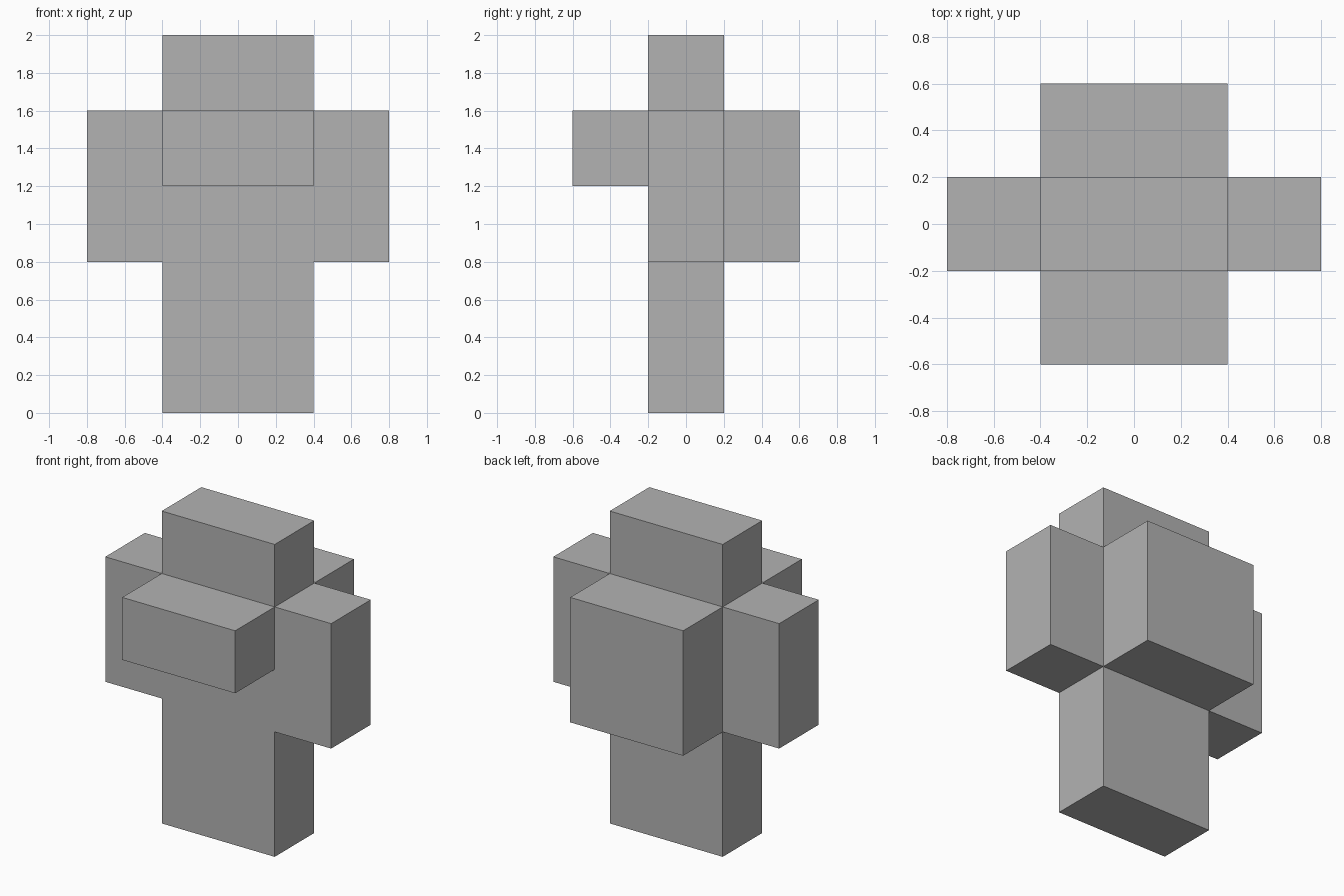
import bpy
import bmesh
import math
from mathutils import Vector

cube = bpy.data.objects.get("Cube")
if cube:
    bpy.data.objects.remove(cube, do_unlink=True)

UNIT = 0.4                          # every part is a whole number of units
ORIGIN = Vector((0, -0.5, 0)) * UNIT

grey = bpy.data.materials.new("plain grey")
grey.use_nodes = True
grey.diffuse_color = (0.45, 0.45, 0.45, 1)
grey.node_tree.nodes["Principled BSDF"].inputs["Base Color"].default_value = grey.diffuse_color


def block(x, y, z):
    """Unit cells filling the given ranges."""
    return {(i, j, k) for i in range(*x) for j in range(*y) for k in range(*z)}


parts = {
    # upright column with the two side arms
    "body_and_arms": block((-1, 1), (0, 1), (0, 5)) | block((-2, 2), (0, 1), (2, 4)),
    "front_block": block((-1, 1), (-1, 0), (3, 4)),
    "back_block": block((-1, 1), (1, 2), (2, 4)),
}
solid = set().union(*parts.values())


def build(name, cells):
    """Build only the outer skin of a part, leaving out faces shared with a neighbour."""
    bm = bmesh.new()
    for cell in sorted(cells):
        centre = Vector(cell) + Vector((0.5, 0.5, 0.5))
        for axis in range(3):
            for sign in (-1, 1):
                step = Vector((0, 0, 0))
                step[axis] = sign
                if tuple(round(c) for c in Vector(cell) + step) in solid:
                    continue
                u, v = Vector((0, 0, 0)), Vector((0, 0, 0))
                u[(axis + 1) % 3] = 0.5
                v[(axis + 2) % 3] = 0.5 * sign
                mid = centre + step / 2
                corners = (mid - u - v, mid + u - v, mid + u + v, mid - u + v)
                bm.faces.new([bm.verts.new(p * UNIT + ORIGIN) for p in corners])

    # merge cells into large flat faces
    bmesh.ops.remove_doubles(bm, verts=bm.verts[:], dist=0.001)
    bmesh.ops.dissolve_limit(bm, angle_limit=math.radians(1),
                             verts=bm.verts[:], edges=bm.edges[:])
    mesh = bpy.data.meshes.new(name)
    bm.to_mesh(mesh)
    bm.free()
    mesh.materials.append(grey)
    bpy.context.collection.objects.link(bpy.data.objects.new(name, mesh))


for part_name, part_cells in parts.items():
    build(part_name, part_cells)
